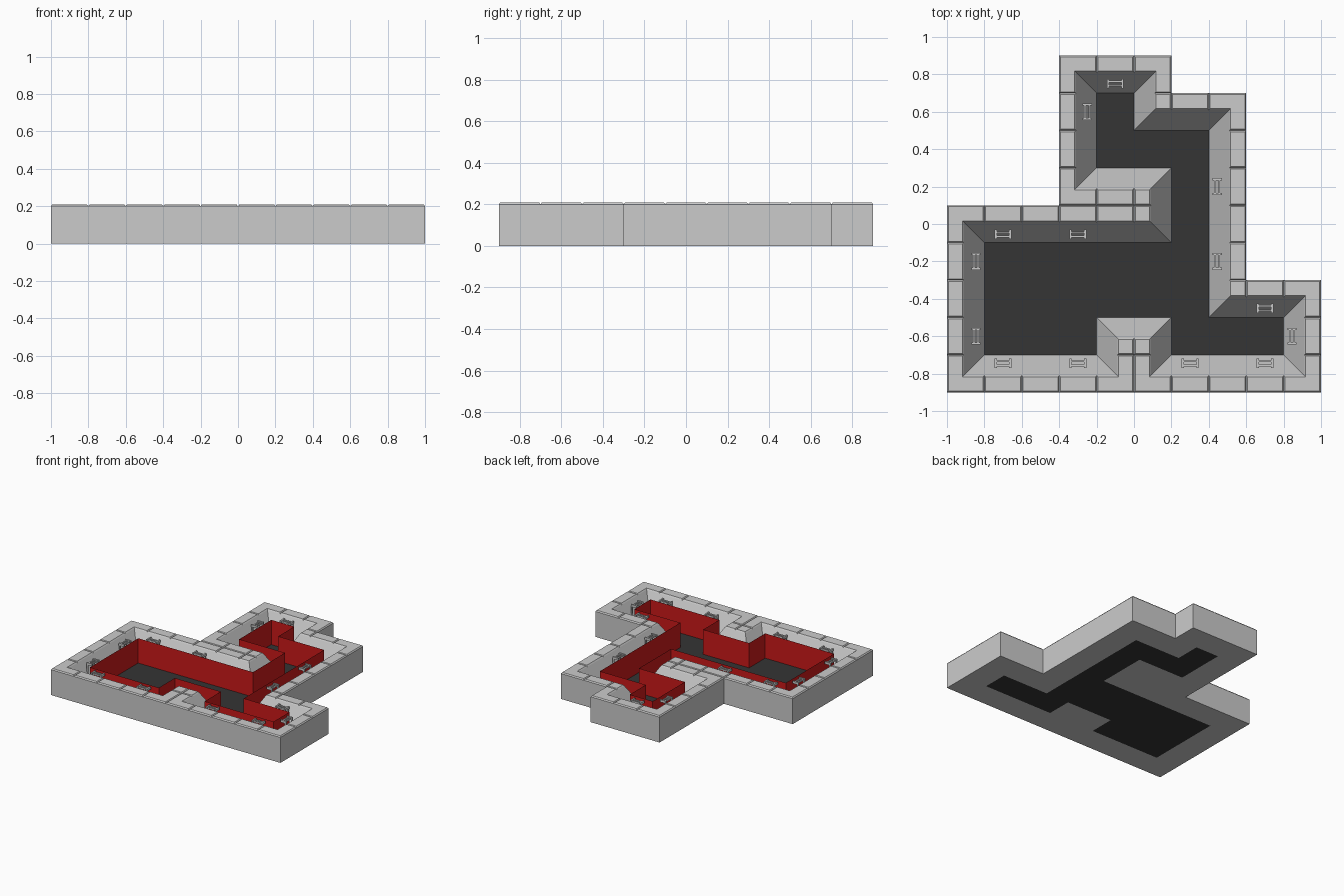
import bpy, bmesh
from math import radians
from mathutils import Matrix, Vector

if "Cube" in bpy.data.objects:
    bpy.data.objects.remove(bpy.data.objects["Cube"])

RIM, TOP = 0.2, 0.209
OUTER = [(-1, -.9), (1, -.9), (1, -.3), (.6, -.3), (.6, .7), (.2, .7), (.2, .9),
         (-.4, .9), (-.4, .1), (-1, .1)]
FLOOR = [(-.8, -.7), (-.2, -.7), (-.2, -.5), (.2, -.5), (.2, -.7), (.8, -.7), (.8, -.5),
         (.4, -.5), (.4, .5), (0, .5), (0, .7), (-.2, .7), (-.2, .3), (.2, .3), (.2, -.1), (-.8, -.1)]


def offset(poly, d):
    """Grow an axis-aligned counterclockwise outline by d."""
    out = []
    for i, p in enumerate(poly):
        a, b, c = Vector(poly[i - 1]), Vector(p), Vector(poly[(i + 1) % len(poly)])
        e, f = (b - a).normalized(), (c - b).normalized()
        out.append((b.x + d * (e.y + f.y), b.y - d * (e.x + f.x)))
    return out


def inside(x, y, poly):
    hit = False
    for (x1, y1), (x2, y2) in zip(poly, poly[1:] + poly[:1]):
        if (y1 > y) != (y2 > y) and x < x1 + (y - y1) * (x2 - x1) / (y2 - y1):
            hit = not hit
    return hit


def ring(bm, outer, inner, z, flip=False, cells=False):
    """Flat faces between two outlines, optionally split into 0.2 tiles."""
    xs = {round(p[0], 4) for p in outer + inner} | {round(-1 + .2 * i, 4) for i in range(11)}
    ys = {round(p[1], 4) for p in outer + inner} | {round(-.9 + .2 * i, 4) for i in range(10)}
    xs, ys, verts = sorted(xs), sorted(ys), {}
    for x1, x2 in zip(xs, xs[1:]):
        for y1, y2 in zip(ys, ys[1:]):
            cx, cy = (x1 + x2) / 2, (y1 + y2) / 2
            if not inside(cx, cy, outer) or inside(cx, cy, inner):
                continue
            tile = (int((cx + 1) / .2), int((cy + .9) / .2)) if cells else 0
            quad = []
            for x, y in ((x1, y1), (x2, y1), (x2, y2), (x1, y2)):
                key = (tile, x, y)
                if key not in verts:
                    verts[key] = bm.verts.new((x, y, z))
                quad.append(verts[key])
            bm.faces.new(quad[::-1] if flip else quad)


def band(bm, lo, zlo, hi, zhi, flip=False):
    """Side faces joining two outlines."""
    a = [bm.verts.new((*p, zlo)) for p in lo]
    b = [bm.verts.new((*p, zhi)) for p in hi]
    for i in range(len(a)):
        j = (i + 1) % len(a)
        q = [a[i], a[j], b[j], b[i]]
        bm.faces.new(q[::-1] if flip else q)


def box(bm, size, centre):
    bmesh.ops.create_cube(bm, size=1, matrix=Matrix.Translation(centre) @ Matrix.Diagonal((*size, 1)))


def finish(bm, name, mat=None):
    me = bpy.data.meshes.new(name)
    bm.to_mesh(me)
    bm.free()
    ob = bpy.data.objects.new(name, me)
    bpy.context.collection.objects.link(ob)
    if mat:
        me.materials.append(mat)
    return ob


def material(name, colour):
    m = bpy.data.materials.new(name)
    m.diffuse_color = (*colour, 1)
    m.use_nodes = True
    m.node_tree.nodes["Principled BSDF"].inputs["Base Color"].default_value = m.diffuse_color
    return m


LIP = offset(FLOOR, .11)

# Basin: outer walls, sloping inner sides and underside
bm = bmesh.new()
band(bm, OUTER, 0, OUTER, RIM)
band(bm, FLOOR, 0, LIP, RIM, flip=True)
ring(bm, OUTER, FLOOR, 0, flip=True)
finish(bm, "basin_walls")

# Rim stones with chamfered edges
bm = bmesh.new()
ring(bm, OUTER, LIP, RIM, cells=True)
bm.normal_update()
bmesh.ops.inset_region(bm, faces=bm.faces[:], thickness=.007, depth=TOP - RIM,
                       use_boundary=True, use_even_offset=True)
finish(bm, "rim_stones")

# Dark floor
bm = bmesh.new()
bm.faces.new([bm.verts.new((*p, 0)) for p in FLOOR])
finish(bm, "pit_floor", material("dark", (.035, .035, .035)))

# Upright red sheets around the floor
bm = bmesh.new()
band(bm, FLOOR, 0, FLOOR, .195, flip=True)
finish(bm, "red_curtain", material("red", (.6, .01, .01)))

# Brackets above the slopes: x, y, turn
SPOTS = [(-.7, -.055, 180), (-.3, -.055, 180), (.7, -.45, 180), (-.1, .75, 180),
         (-.25, .6, -90), (-.845, -.2, -90), (-.845, -.6, -90),
         (.445, .2, 90), (.445, -.2, 90), (.845, -.6, 90)]
SPOTS += [(x, -.745, 0) for x in (-.7, -.3, .3, .7)]
for n, (x, y, turn) in enumerate(SPOTS):
    bm = bmesh.new()
    for s in (-1, 1):
        box(bm, (.012, .05, .018), (s * .039, 0, .185))
        box(bm, (.01, .01, .09), (s * .039, -.018, .145))
        box(bm, (.07, .01, .012), (0, s * .011, .185))
    ob = finish(bm, f"bracket_{n + 1}")
    ob.location = (x, y, 0)
    ob.rotation_euler.z = radians(turn)
